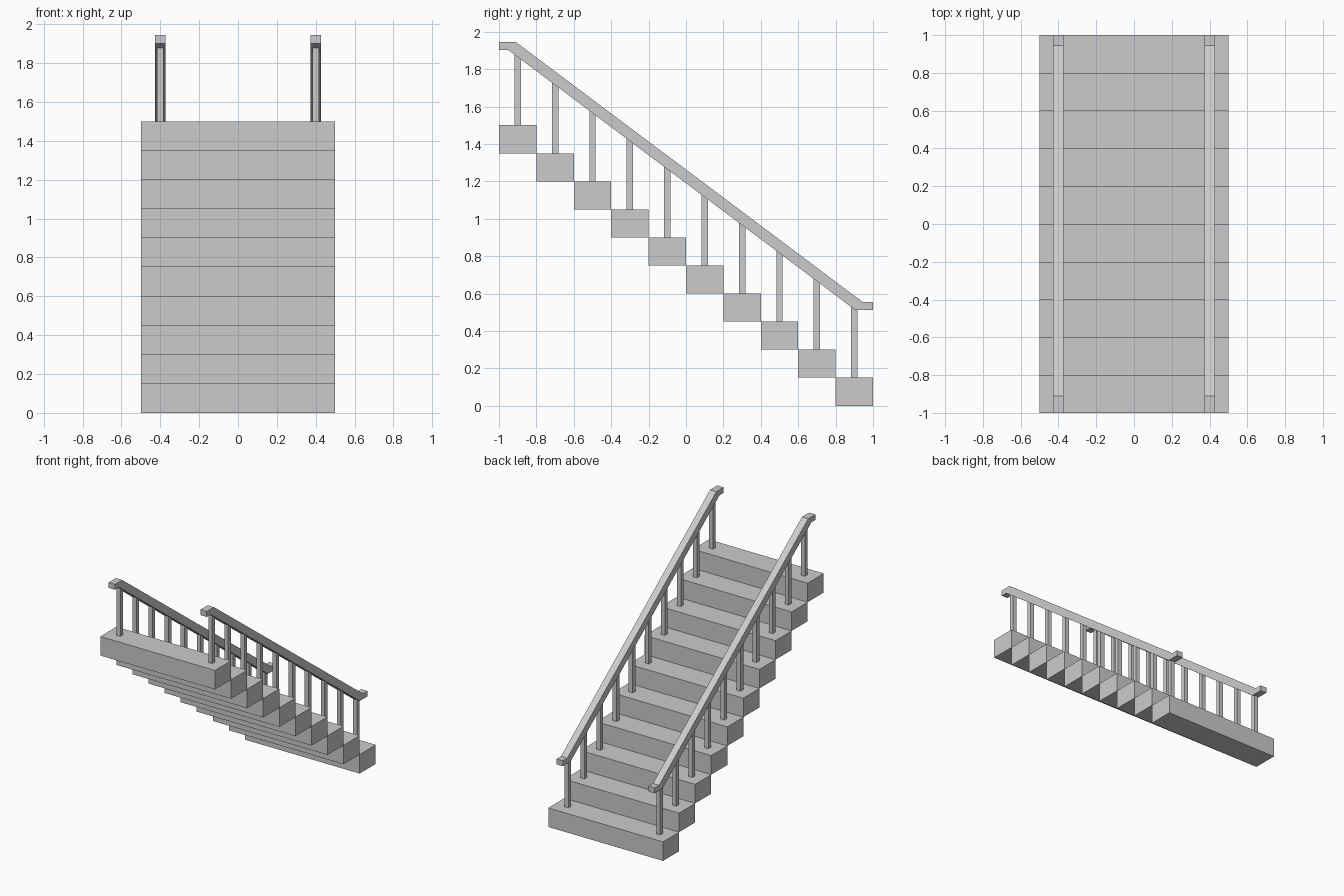
import bpy, bmesh

if "Cube" in bpy.data.objects:
    bpy.data.objects.remove(bpy.data.objects["Cube"])

STEPS, RUN, RISE = 10, 0.2, 0.15
RAIL_X, RAIL_W, POST_W = 0.4, 0.055, 0.034


def finish(name, bm):
    bmesh.ops.recalc_face_normals(bm, faces=bm.faces)
    mesh = bpy.data.meshes.new(name)
    bm.to_mesh(mesh)
    bm.free()
    obj = bpy.data.objects.new(name, mesh)
    bpy.context.collection.objects.link(obj)
    return obj


def box(name, lo, hi):
    bm = bmesh.new()
    bmesh.ops.create_cube(bm, size=1)
    for v in bm.verts:
        v.co = [(a + b) / 2 + c * (b - a) for a, b, c in zip(lo, hi, v.co)]
    return finish(name, bm)


def handrail(name, x):
    # side profile in (y, z), extruded across x
    profile = [(-1, 1.945), (-0.91, 1.945), (0.945, 0.555), (1, 0.555),
               (1, 0.512), (0.905, 0.512), (-0.95, 1.902), (-1, 1.902)]
    bm = bmesh.new()
    face = bm.faces.new([bm.verts.new((x - RAIL_W / 2, y, z)) for y, z in profile])
    ext = bmesh.ops.extrude_face_region(bm, geom=[face], use_keep_orig=True)
    moved = [g for g in ext["geom"] if isinstance(g, bmesh.types.BMVert)]
    bmesh.ops.translate(bm, verts=moved, vec=(RAIL_W, 0, 0))
    return finish(name, bm)


# steps, lowest at the back
for i in range(STEPS):
    y = 1 - RUN * i
    box(f"step_{i + 1}", (-0.5, y - RUN, RISE * i), (0.5, y, RISE * (i + 1)))

# railings on both sides: one baluster per step under a sloped handrail
h = POST_W / 2
for side, x in (("left", -RAIL_X), ("right", RAIL_X)):
    handrail(f"handrail_{side}", x)
    for i in range(STEPS):
        y = 1 - RUN * (i + 0.5)
        top = 0.512 + 0.749 * (0.905 - y) + 0.025
        box(f"baluster_{side}_{i + 1}", (x - h, y - h, RISE * (i + 1)), (x + h, y + h, top))
